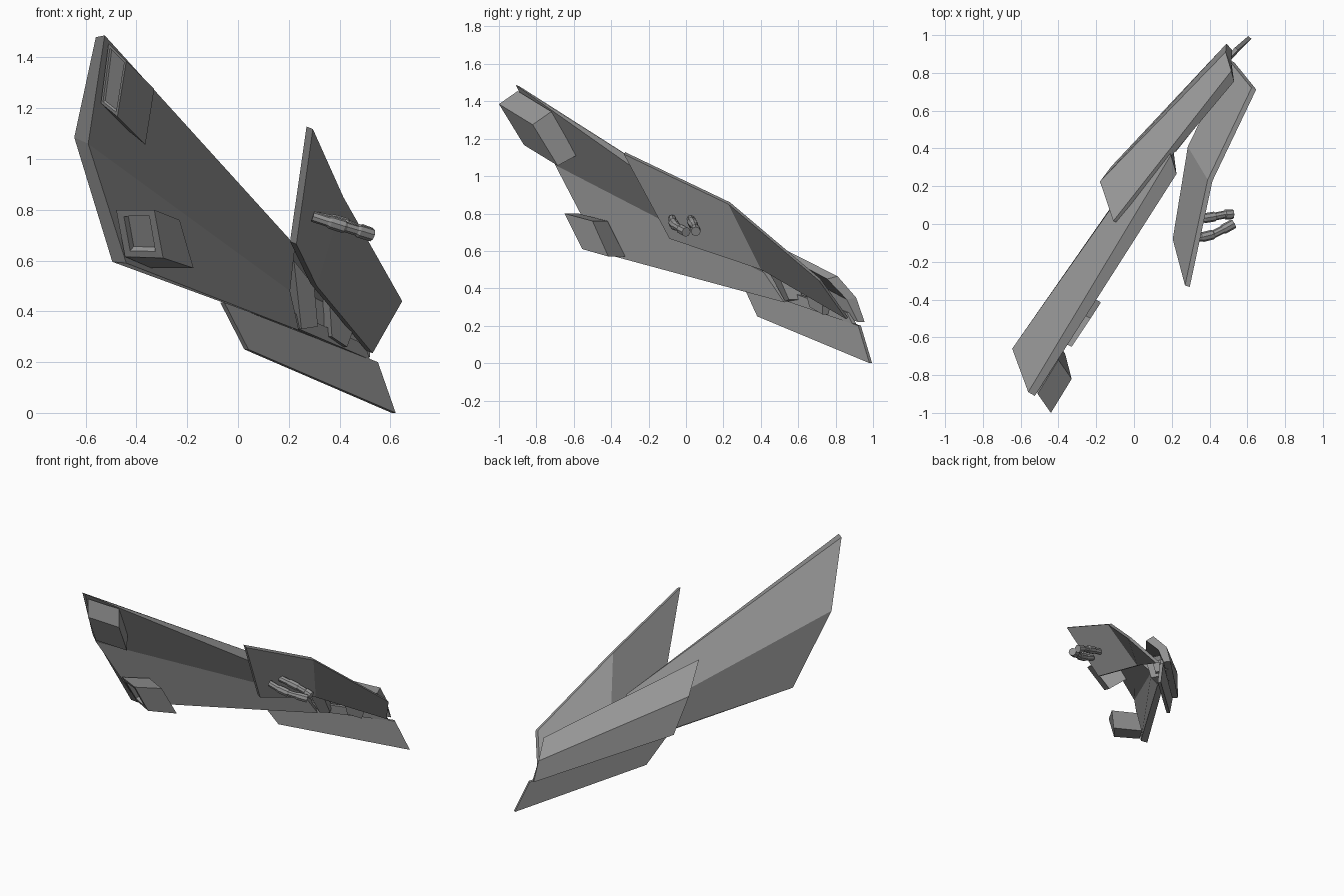
import bpy, bmesh, math
from mathutils import Vector

if "Cube" in bpy.data.objects:
    bpy.data.objects.remove(bpy.data.objects["Cube"])

# dark grey finish shared by all parts
GREY = bpy.data.materials.new("dark_grey")
GREY.diffuse_color = (.3, .3, .3, 1)
GREY.use_nodes = True
GREY.node_tree.nodes["Principled BSDF"].inputs["Base Color"].default_value = GREY.diffuse_color


def loft(name, sections, inset=None):
    """Skin closed rings of equal (even) length, capping both ends with quad strips.
    inset=(margin, depth) sinks a recess into the first cap."""
    bm = bmesh.new()
    rings = [[bm.verts.new(p) for p in s] for s in sections]
    n = len(rings[0])
    for a, b in zip(rings, rings[1:]):
        for i in range(n):
            j = (i + 1) % n
            bm.faces.new((a[i], a[j], b[j], b[i]))
    caps = []
    for ring in (rings[0], rings[-1]):
        for i in range(n // 2 - 1):
            caps.append(bm.faces.new((ring[i], ring[i + 1], ring[n - 2 - i], ring[n - 1 - i])))
    bmesh.ops.recalc_face_normals(bm, faces=bm.faces[:])
    if inset:
        bmesh.ops.inset_individual(bm, faces=[caps[0]], thickness=inset[0], depth=0)
        bmesh.ops.inset_individual(bm, faces=[caps[0]], thickness=0.008, depth=-inset[1])
    mesh = bpy.data.meshes.new(name)
    bm.to_mesh(mesh)
    bm.free()
    mesh.materials.append(GREY)
    ob = bpy.data.objects.new(name, mesh)
    bpy.context.collection.objects.link(ob)
    return ob


def slab(name, corners, offset):
    """Thin plate: pairs of (upper, lower) points thickened by an offset."""
    off = Vector(offset)
    return loft(name, [[Vector(u), Vector(l), Vector(l) + off, Vector(u) + off] for u, l in corners])


def block(name, face, depth, inset=None):
    """Four-cornered face extruded along a vector, optional recess in the face."""
    d = Vector(depth)
    return loft(name, [[Vector(p) for p in face], [Vector(p) + d for p in face]], inset)


def tube(name, path, r, sides=8):
    """Stepped pipe along a path; every second straight is a thicker collar."""
    pts = [Vector(p) for p in path]
    rings = []
    for k, (a, b) in enumerate(zip(pts, pts[1:])):
        rad = r * (1.25 if k % 2 else 1.0)
        q = (b - a).to_track_quat('Z', 'Y')
        for f in (0.06, 0.94):
            rings.append([a.lerp(b, f) + q @ Vector((rad * math.cos(t), rad * math.sin(t), 0))
                          for t in (2 * math.pi * i / sides for i in range(sides))])
    return loft(name, rings)


# long folded main plate: ring = outer top, fold, bottom, then inner bottom, fold, top
loft("main_plate", [
    [(-.56, -.89, 1.48), (-.645, -.66, 1.085), (-.495, -.455, .595),
     (-.44, -.455, .59), (-.59, -.70, 1.06), (-.525, -.91, 1.487)],
    [(.195, .365, .68), (.15, .47, .52), (.20, .55, .36),
     (.24, .525, .325), (.205, .42, .48), (.225, .265, .66)]])

# shorter folded plate overlapping the main plate at the back
loft("rear_plate", [
    [(-.11, .015, .865), (-.18, .225, .71), (-.12, .305, .46),
     (-.09, .28, .455), (-.14, .20, .69), (-.095, .01, .85)],
    [(.515, .81, .465), (.485, .91, .35), (.49, .955, .22),
     (.52, .92, .22), (.515, .86, .34), (.53, .755, .45)]])

# thin keel blade under the rear plate
slab("keel_blade", [((-.07, .31, .435), (.025, .395, .25)),
                    ((.535, .935, .20), (.605, .995, 0))], (.016, -.014, 0))

# folded side flap, two panels
slab("side_flap", [((.27, -.325, 1.128), (.205, -.08, .675)),
                   ((.39, .235, .86), (.285, .41, .51)),
                   ((.622, .72, .45), (.505, .865, .245))], (.025, -.008, -.01))

# recessed housings on the main plate
block("upper_housing", [(-.44, -1.0, 1.385), (-.51, -.90, 1.455), (-.54, -.766, 1.22), (-.475, -.866, 1.166)],
      (.11, .18, -.11), (.02, .006))
loft("lower_housing", [
    [(-.33, -.65, .80), (-.48, -.575, .80), (-.445, -.475, .615), (-.295, -.555, .61)],
    [(-.23, -.50, .76), (-.38, -.42, .76), (-.34, -.325, .57), (-.175, -.415, .57)]], (.04, .025))

# hinge ribs joining the plates and the flap
block("hinge_rib_front", [(.22, .38, .60), (.30, .48, .50), (.315, .55, .34), (.25, .53, .33)], (-.04, .08, 0))
block("hinge_rib_rear", [(.36, .62, .45), (.455, .73, .33), (.43, .73, .26), (.37, .66, .30)], (-.04, .08, 0))
slab("hinge_web", [((.21, .50, .40), (.24, .54, .33)), ((.50, .86, .27), (.52, .89, .21))], (-.015, .02, 0))

# pair of bent pipes on the flap
tube("pipe_left", [(.29, -.075, .775), (.36, -.07, .752), (.42, -.055, .733),
                   (.47, -.03, .718), (.53, .003, .70)], .021)
tube("pipe_right", [(.29, .025, .775), (.37, .03, .758), (.43, .04, .74),
                    (.48, .05, .72), (.525, .052, .703)], .021)
